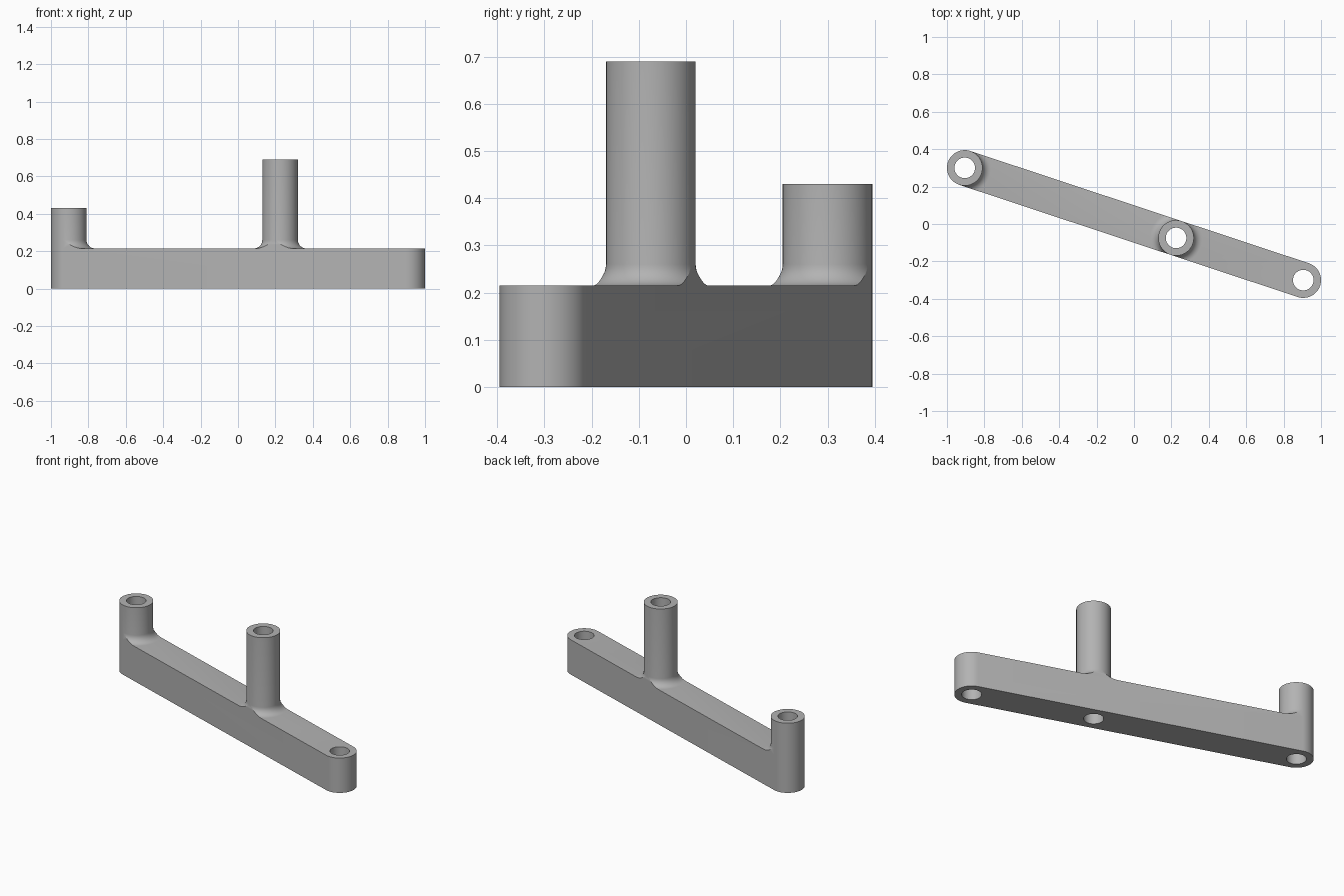
import bpy, bmesh
from math import sin, cos, pi, hypot, atan2

cube = bpy.data.objects.get("Cube")
if cube:
    bpy.data.objects.remove(cube, do_unlink=True)

SEG = 64
RADIUS, BORE = 0.095, 0.055       # bar half width, hole radius
BAR_TOP, FILLET = 0.215, 0.045
END_X, END_Y = 0.905, -0.30       # right-hand end of the bar centreline
HALF = hypot(END_X, END_Y)
MID = 0.237                       # middle post, measured along the bar

grey = bpy.data.materials.new("plain grey")
grey.use_nodes = True
COLOUR = (0.45, 0.45, 0.45, 1)
grey.diffuse_color = COLOUR
grey.node_tree.nodes["Principled BSDF"].inputs["Base Color"].default_value = COLOUR


def loft(name, rings):
    """Closed solid through a stack of rings of points."""
    bm = bmesh.new()
    loops = [[bm.verts.new(p) for p in ring] for ring in rings]
    n = len(loops[0])
    for a, b in zip(loops, loops[1:]):
        for i in range(n):
            j = (i + 1) % n
            bm.faces.new((a[i], a[j], b[j], b[i]))
    bm.faces.new(loops[0][::-1])
    bm.faces.new(loops[-1])
    mesh = bpy.data.meshes.new(name)
    bm.to_mesh(mesh)
    bm.free()
    mesh.materials.append(grey)
    obj = bpy.data.objects.new(name, mesh)
    bpy.context.collection.objects.link(obj)
    return obj


def lathe(name, x, profile):
    return loft(name, [[(x + r * cos(2 * pi * i / SEG), r * sin(2 * pi * i / SEG), z)
                        for i in range(SEG)] for r, z in profile])


def slot(name, z0, z1):
    """Bar outline with round ends, extruded from z0 to z1."""
    angles = [(HALF, -pi / 2 + 2 * pi * i / SEG) for i in range(SEG // 2 + 1)]
    angles += [(-HALF, pi / 2 + 2 * pi * i / SEG) for i in range(SEG // 2 + 1)]
    return loft(name, [[(c + RADIUS * cos(a), RADIUS * sin(a), z) for c, a in angles]
                       for z in (z0, z1)])


def post(name, x, top):
    """Round post with a concave fillet at its foot."""
    flare = [(RADIUS + FILLET * (1 - cos(t)), BAR_TOP + FILLET * (1 - sin(t)))
             for t in (pi / 2 * (1 - k / 8) for k in range(9))]
    return lathe(name, x, [(RADIUS + FILLET, BAR_TOP - 0.1)] + flare + [(RADIUS, top)])


def combine(target, tool, operation):
    mod = target.modifiers.new(operation.lower(), "BOOLEAN")
    mod.operation, mod.object, mod.solver = operation, tool, "MANIFOLD"
    bpy.context.view_layer.objects.active = target
    bpy.ops.object.modifier_apply(modifier=mod.name)
    bpy.data.objects.remove(tool, do_unlink=True)


# Bar with two posts, their fillets trimmed to the bar outline
bracket = slot("bracket_arm", 0, BAR_TOP)
for x, top in ((-HALF, 0.43), (MID, 0.69)):
    foot = post("post", x, top)
    combine(foot, slot("outline_trim", -0.1, 1), "INTERSECT")
    combine(bracket, foot, "UNION")

# Through holes at both ends and the middle post
for x in (-HALF, MID, HALF):
    combine(bracket, lathe("bore", x, [(BORE, -0.1), (BORE, 1)]), "DIFFERENCE")

# Swing the arm to its diagonal and smooth the round walls
bracket.rotation_euler.z = atan2(END_Y, END_X)
bpy.ops.object.select_all(action="DESELECT")
bracket.select_set(True)
bpy.context.view_layer.objects.active = bracket
bpy.ops.object.transform_apply(location=False, rotation=True, scale=False)
bpy.ops.object.shade_smooth_by_angle(angle=pi / 6)
